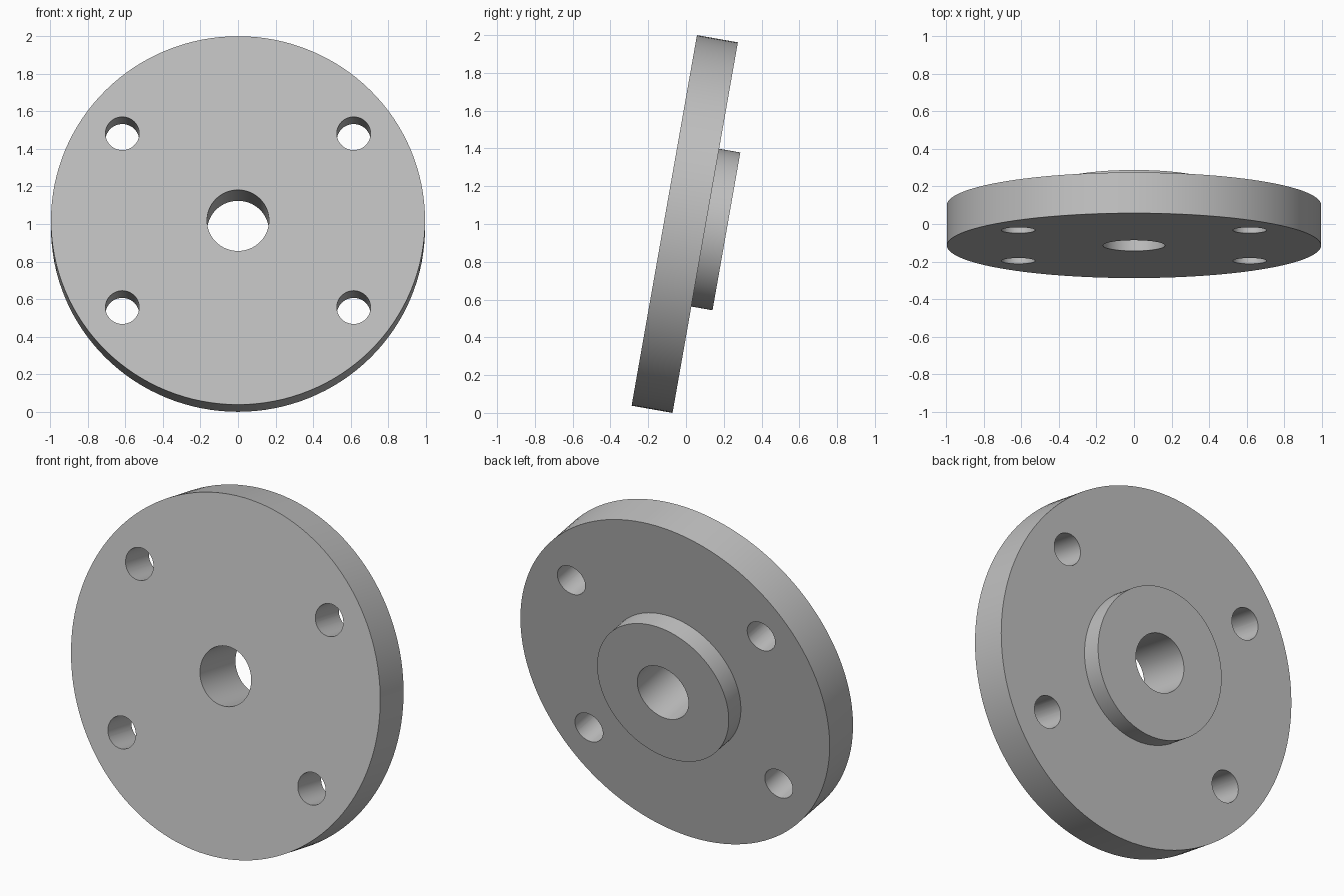
import bpy, bmesh
from math import radians, tau
from mathutils import Matrix, Vector

cube = bpy.data.objects.get("Cube")
if cube:
    bpy.data.objects.remove(cube, do_unlink=True)

FLANGE_R, FLANGE_T = 0.996, 0.22
HUB_R, TOTAL_T = 0.424, 0.334
BORE_R, BOLT_R = 0.165, 0.09
BOLT_X, BOLT_Y = 0.616, 0.47
SEGMENTS = 128

steel = bpy.data.materials.new("light grey steel")
steel.use_nodes = True
grey = (0.527, 0.527, 0.527, 1)
steel.diffuse_color = grey
steel.node_tree.nodes["Principled BSDF"].inputs["Base Color"].default_value = grey


def make_object(name, bm):
    mesh = bpy.data.meshes.new(name)
    bmesh.ops.recalc_face_normals(bm, faces=bm.faces)
    bm.to_mesh(mesh)
    bm.free()
    mesh.materials.append(steel)
    obj = bpy.data.objects.new(name, mesh)
    bpy.context.collection.objects.link(obj)
    return obj


# Flange, rear hub and bore: one closed profile turned about the axis
profile = [(BORE_R, 0), (FLANGE_R, 0), (FLANGE_R, FLANGE_T),
           (HUB_R, FLANGE_T), (HUB_R, TOTAL_T), (BORE_R, TOTAL_T)]
bm = bmesh.new()
verts = [bm.verts.new((r, 0, z)) for r, z in profile]
edges = [bm.edges.new((v, verts[i - 1])) for i, v in enumerate(verts)]
bmesh.ops.spin(bm, geom=verts + edges, cent=(0, 0, 0), axis=(0, 0, 1),
               angle=tau, steps=SEGMENTS, use_duplicate=False)
bmesh.ops.remove_doubles(bm, verts=bm.verts, dist=1e-4)
flange = make_object("hub_flange", bm)

# Four bolt holes
bm = bmesh.new()
for sx in (-1, 1):
    for sy in (-1, 1):
        place = Matrix.Translation((sx * BOLT_X, sy * BOLT_Y, FLANGE_T / 2))
        bmesh.ops.create_cone(bm, cap_ends=True, segments=48, radius1=BOLT_R,
                              radius2=BOLT_R, depth=FLANGE_T * 2, matrix=place)
cutter = make_object("bolt_hole_cutter", bm)
cutter.hide_render = True

cut = flange.modifiers.new("bolt_holes", "BOOLEAN")
cut.operation = "DIFFERENCE"
cut.solver = "EXACT"
cut.object = cutter
bpy.ops.object.select_all(action="DESELECT")
flange.select_set(True)
bpy.context.view_layer.objects.active = flange
bpy.ops.object.modifier_apply(modifier=cut.name)
bpy.data.objects.remove(cutter, do_unlink=True)
bpy.ops.object.shade_smooth_by_angle(angle=radians(30))

# Stand the disc up, leaning back with the hub to the rear
flange.matrix_world = (Matrix.Translation(Vector((0, -0.115, 1.019)))
                       @ Matrix.Rotation(radians(-100), 4, "X"))
